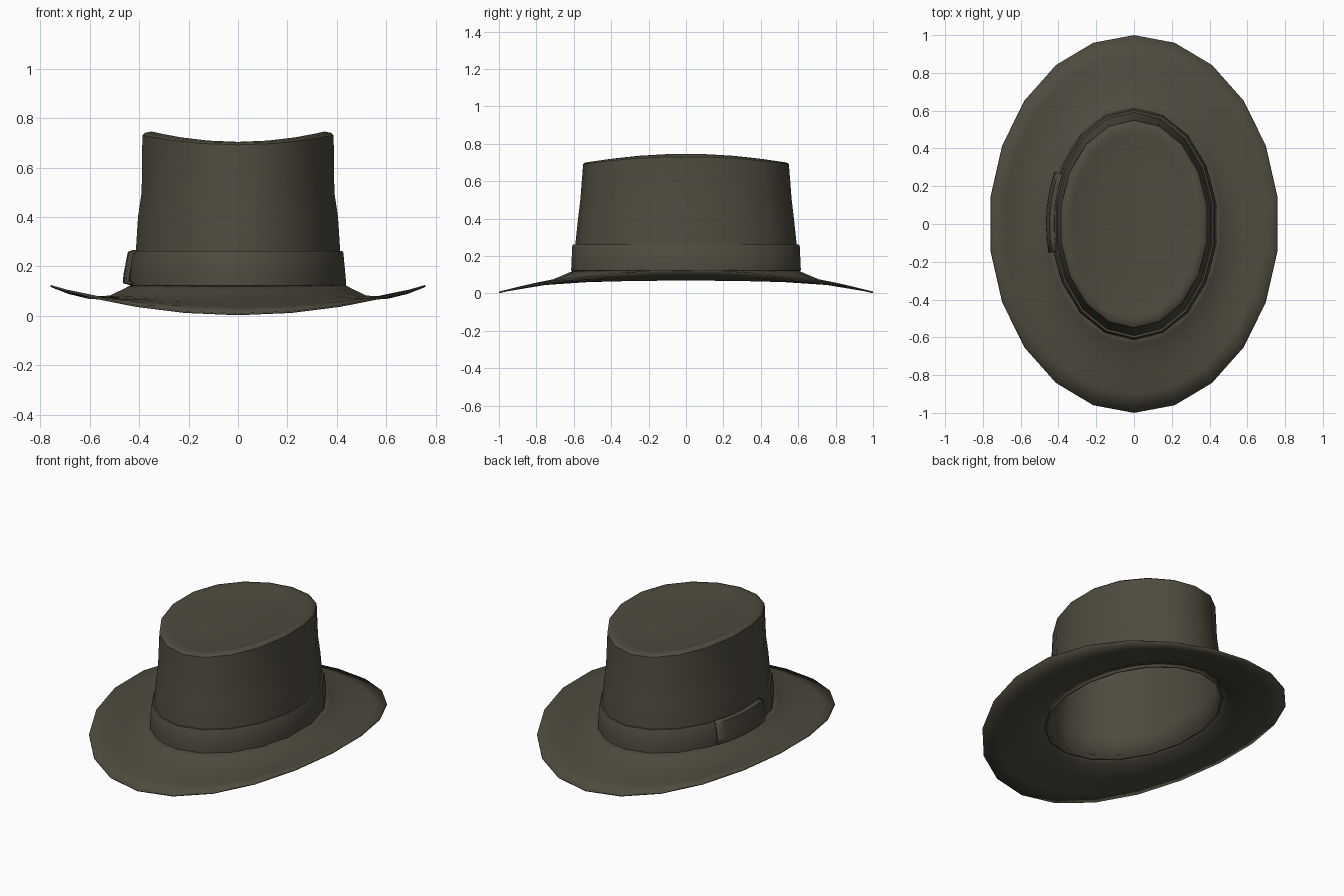
import bpy, bmesh, math

if "Cube" in bpy.data.objects:
    bpy.data.objects.remove(bpy.data.objects["Cube"])

felt = bpy.data.materials.new("dark olive felt")
felt.diffuse_color = (0.078, 0.069, 0.048, 1)
felt.use_nodes = True
felt.node_tree.nodes["Principled BSDF"].inputs["Base Color"].default_value = felt.diffuse_color


def loft(name, rings, sides, start=0.0, end=360.0, cap=False, thickness=0.0, smooth=35):
    """Loft oval rings (rx, ry, z at the front/back, z at the sides).
    Angles are measured from +y towards +x."""
    bm = bmesh.new()
    full = abs(end - start) >= 360
    count = sides if full else sides + 1
    rows = []
    for rx, ry, zf, zs in rings:
        row = []
        for i in range(count):
            t = math.radians(start + (end - start) * i / sides)
            z = zf + (zs - zf) * math.sin(t) ** 2
            row.append(bm.verts.new((rx * math.sin(t), ry * math.cos(t), z)))
        rows.append(row)
    for a, b in zip(rows, rows[1:]):
        for i in range(sides):
            j = (i + 1) % count
            bm.faces.new((a[j], a[i], b[i], b[j]))
    if cap:
        last = rows[-1]
        mid = bm.verts.new((0, 0, rings[-1][2]))
        for i in range(sides):
            bm.faces.new((last[(i + 1) % count], last[i], mid))
    mesh = bpy.data.meshes.new(name)
    bm.to_mesh(mesh)
    bm.free()
    mesh.materials.append(felt)
    ob = bpy.data.objects.new(name, mesh)
    bpy.context.collection.objects.link(ob)
    if thickness:
        mod = ob.modifiers.new("thickness", "SOLIDIFY")
        mod.thickness = thickness
        mod.offset = -1
    bpy.ops.object.select_all(action="DESELECT")
    ob.select_set(True)
    bpy.context.view_layer.objects.active = ob
    bpy.ops.object.shade_smooth_by_angle(angle=math.radians(smooth))
    return ob


# Brim: drooping at front and back, curled up at the sides (outer ring first)
loft("brim", [
    (0.765, 1.00, 0.010, 0.127),
    (0.690, 0.90, 0.035, 0.097),
    (0.610, 0.80, 0.058, 0.077),
    (0.525, 0.71, 0.076, 0.082),
    (0.465, 0.64, 0.105, 0.110),
    (0.430, 0.59, 0.128, 0.130),
], 22, thickness=0.008)

# Crown: tapering wall, rounded lip and saddle-shaped top
loft("crown", [
    (0.435, 0.600, 0.100, 0.100),
    (0.420, 0.592, 0.260, 0.260),
    (0.411, 0.577, 0.400, 0.400),
    (0.396, 0.565, 0.500, 0.500),
    (0.393, 0.550, 0.692, 0.732),
    (0.382, 0.540, 0.700, 0.742),
    (0.355, 0.505, 0.704, 0.747),
    (0.335, 0.475, 0.700, 0.738),
    (0.220, 0.310, 0.699, 0.715),
    (0.110, 0.155, 0.699, 0.703),
], 18, cap=True, thickness=0.01)

# Hat band around the foot of the crown
loft("hat_band", [
    (0.425, 0.590, 0.120, 0.120),
    (0.443, 0.614, 0.122, 0.122),
    (0.443, 0.613, 0.150, 0.150),
    (0.433, 0.608, 0.255, 0.255),
    (0.428, 0.603, 0.262, 0.262),
    (0.412, 0.585, 0.262, 0.262),
], 18)

# Folded bow plate on the left side of the band
loft("band_bow", [
    (0.440, 0.610, 0.125, 0.125),
    (0.466, 0.632, 0.132, 0.132),
    (0.464, 0.628, 0.165, 0.165),
    (0.446, 0.618, 0.258, 0.258),
    (0.425, 0.600, 0.267, 0.267),
], 6, start=256, end=296, thickness=0.012)
